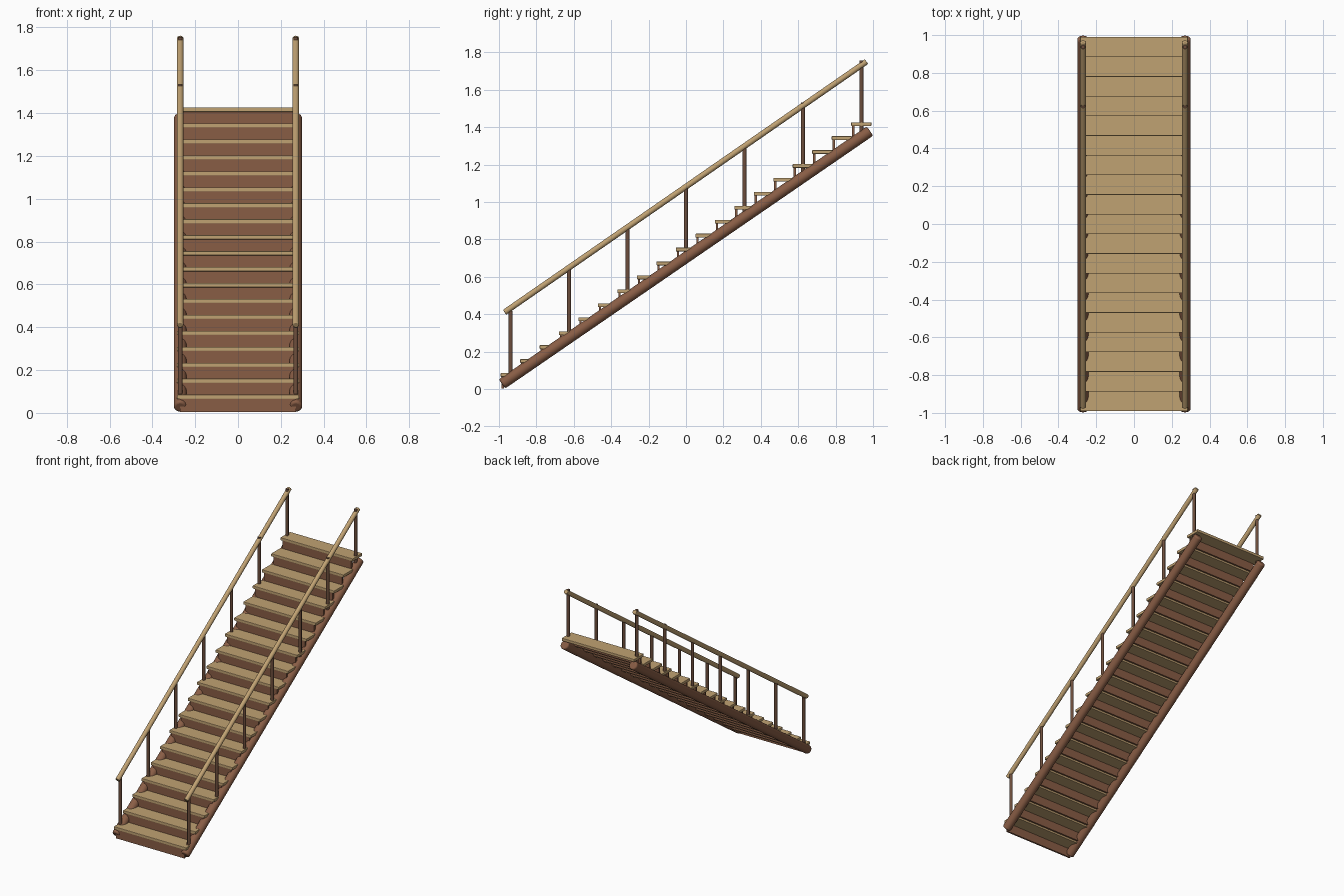
import bpy
from mathutils import Vector

if "Cube" in bpy.data.objects:
    bpy.data.objects.remove(bpy.data.objects["Cube"])


def material(name, rgb):
    m = bpy.data.materials.new(name)
    m.diffuse_color = (*rgb, 1)
    m.use_nodes = True
    m.node_tree.nodes["Principled BSDF"].inputs["Base Color"].default_value = m.diffuse_color
    return m


TAN = material("light_wood", (0.53, 0.36, 0.17))
BROWN = material("brown_wood", (0.25, 0.11, 0.06))
DARK = material("dark_wood", (0.15, 0.075, 0.045))


def bevel(ob, width, segments):
    b = ob.modifiers.new("bevel", 'BEVEL')
    b.width = width
    b.segments = segments
    b.limit_method = 'ANGLE'
    b.angle_limit = 0.9


def board(name, center, size, mat, edge=0.0):
    bpy.ops.mesh.primitive_cube_add(size=1, location=center)
    ob = bpy.context.object
    ob.name = name
    ob.scale = size
    bpy.ops.object.transform_apply(location=False, rotation=False, scale=True)
    ob.data.materials.append(mat)
    if edge:
        bevel(ob, edge, 2)


def pole(name, a, b, radius, mat, edge=0.0):
    a, b = Vector(a), Vector(b)
    d = b - a
    bpy.ops.mesh.primitive_cylinder_add(
        vertices=24, radius=radius, depth=d.length, location=(a + b) / 2,
        rotation=d.to_track_quat('Z', 'Y').to_euler())
    ob = bpy.context.object
    ob.name = name
    ob.data.materials.append(mat)
    bpy.ops.object.shade_smooth_by_angle()
    if edge:
        bevel(ob, edge, 3)


STEPS = 19
PITCH_Y, PITCH_Z = 0.1041, 0.0745
DEPTH, THICK = 0.108, 0.02

# Treads with a riser under each front edge
for i in range(STEPS):
    y = (i - (STEPS - 1) / 2) * PITCH_Y
    top = 0.085 + i * PITCH_Z
    board(f"tread_{i + 1}", (0, y, top - THICK / 2), (0.57, DEPTH, THICK), TAN, 0.003)
    board(f"riser_{i + 1}", (0, y - DEPTH / 2 + 0.011, top - 0.0485),
          (0.54, 0.012, 0.067), BROWN)

for side, x in (("left", -0.27), ("right", 0.27)):
    # Round stringer log and handrail
    pole(f"{side}_stringer", (x, -0.984, 0.027), (x, 0.984, 1.379), 0.03, BROWN, 0.01)
    pole(f"{side}_handrail", (x, -0.97, 0.41), (x, 0.965, 1.75), 0.0155, TAN, 0.004)
    # Seven upright posts, rising slightly steeper than the rail
    for k in range(7):
        y = (k - 3) * 0.3125
        pole(f"{side}_post_{k + 1}", (x, y, 0.705 + 0.7 * y),
             (x, y, 1.086 + 0.714 * y), 0.011, DARK)
